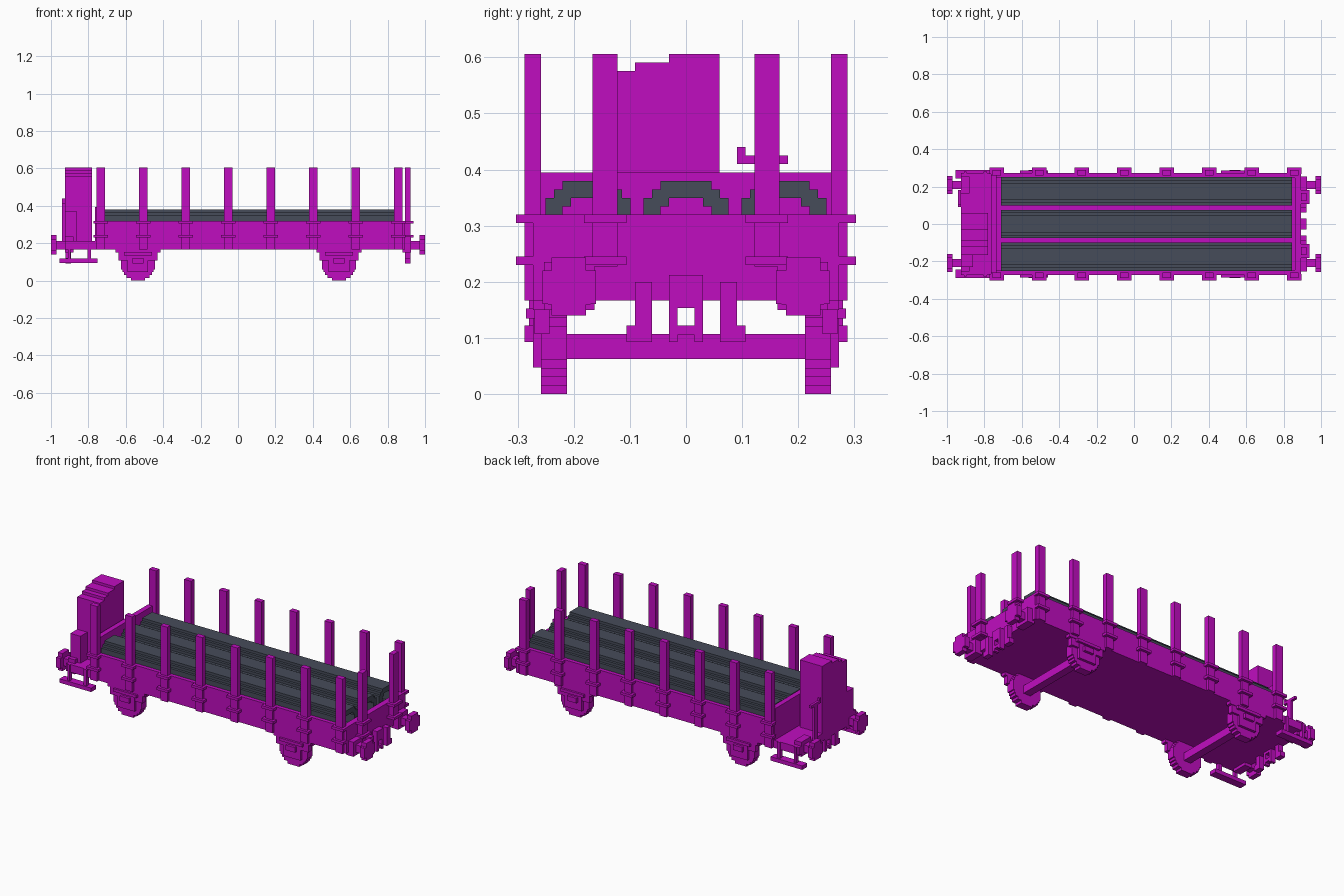
import bpy, bmesh, math
from mathutils import Matrix, Vector

V = 2 / 132  # block unit

cube = bpy.data.objects.get("Cube")
if cube:
    bpy.data.objects.remove(cube, do_unlink=True)


def material(name, rgb):
    m = bpy.data.materials.new(name)
    m.use_nodes = True
    m.diffuse_color = (*rgb, 1)
    m.node_tree.nodes["Principled BSDF"].inputs["Base Color"].default_value = (*rgb, 1)
    return m


magenta = material("magenta paint", (0.53, 0.004, 0.53))
steel = material("slate grey", (0.061, 0.072, 0.102))


def build(name, boxes, mat=magenta):
    """One object from boxes given as (x0, x1, y0, y1, z0, z1)."""
    bm = bmesh.new()
    for x0, x1, y0, y1, z0, z1 in boxes:
        centre = Vector((x0 + x1, y0 + y1, z0 + z1)) / 2
        size = Matrix.Diagonal((abs(x1 - x0), abs(y1 - y0), abs(z1 - z0), 1))
        bmesh.ops.create_cube(bm, size=1, matrix=Matrix.Translation(centre) @ size)
    me = bpy.data.meshes.new(name)
    bm.to_mesh(me)
    bm.free()
    me.materials.append(mat)
    ob = bpy.data.objects.new(name, me)
    bpy.context.collection.objects.link(ob)
    return ob


def flip(boxes, axis):
    """The boxes mirrored across x (axis 0) or y (axis 1)."""
    out = []
    for b in boxes:
        b = list(b)
        i = axis * 2
        b[i], b[i + 1] = -b[i + 1], -b[i]
        out.append(tuple(b))
    return out


def both(boxes, axis):
    return list(boxes) + flip(boxes, axis)


def rows(r):
    """Half width and height range of each row of a blocky disc."""
    for i in range(-r, r):
        half = round(math.sqrt(r * r - (i + 0.5) ** 2) * 2) / 2
        yield half * V, i * V, (i + 1) * V


# Wagon body: floor, side walls, end walls
X0, X1 = -0.765, 0.893
build("floor", [(X0, X1, -0.26, 0.26, 0.167, 0.227)])
build("side_walls", both([(X0, X1, 0.245, 0.273, 0.167, 0.32)], 1))
build("end_wall", [(0.86, X1, -0.245, 0.245, 0.167, 0.32)])
build("headboard", [(X0, X0 + 2 * V, -0.262, 0.262, 0.167, 0.395)])

# Stakes with their brackets along both sides
stakes, brackets = [], []
for i in range(8):
    x = -0.734 + i * 15 * V
    stakes.append((x - 1.5 * V, x + 1.5 * V, 0.258, 0.288, 0.167, 0.606))
    for z in (0.23, 0.305):
        brackets.append((x - 2.5 * V, x + 2.5 * V, 0.268, 0.303, z, z + V))
build("side_stakes", both(stakes, 1))
build("side_stake_brackets", both(brackets, 1))

# Stakes on the open end
build("end_stakes", both([(X1, X1 + 2 * V, 0.122, 0.167, 0.227, 0.606)], 1))
build("end_stake_brackets", both(
    [(X1, X1 + 3 * V, 0.106, 0.182, z, z + V) for z in (0.23, 0.305)], 1))

# Load of three hollow pipes
outer = [3, 4, 5, 5, 5]
inner = [0, 0, 2, 3, 3]
for name, cy in (("right_pipe", -0.175), ("middle_pipe", 0), ("left_pipe", 0.175)):
    boxes = []
    for i in range(10):
        k = min(i, 9 - i)
        o, n, z = outer[k] * V, inner[k] * V, 0.228 + i * V
        if n:
            boxes += [(-0.712, 0.845, cy - o, cy - n, z, z + V),
                      (-0.712, 0.845, cy + n, cy + o, z, z + V)]
        else:
            boxes.append((-0.712, 0.845, cy - o, cy + o, z, z + V))
    build(name, boxes, steel)

# Wheels, axles, axle boxes and springs
for name, cx in (("rear", -0.535), ("front", 0.54)):
    zc = 6 * V
    build(name + "_wheels", both(
        [(cx - h, cx + h, 0.212, 0.258, zc + a, zc + b) for h, a, b in rows(6)], 1))
    build(name + "_axle", [(cx - 1.5 * V, cx + 1.5 * V, -0.213, 0.213, 0.062, 0.107)])
    build(name + "_axle_boxes", both([
        (cx - 0.055, cx + 0.055, 0.256, 0.273, 0.047, 0.14),
        (cx - 0.03, cx + 0.03, 0.27, 0.288, 0.093, 0.122)], 1))
    build(name + "_springs", both([
        (cx - 0.12, cx + 0.12, 0.243, 0.273, 0.15, 0.17),
        (cx - 0.105, cx + 0.105, 0.243, 0.27, 0.107, 0.15),
        (cx - 0.075, cx + 0.075, 0.25, 0.285, 0.135, 0.152)], 1))

# Buffers on both ends
head = [(0.97, 1.0, 0.208 - h, 0.208 + h, 0.19 + a, 0.19 + b)
        for h, a, b in rows(3)]
head += [(0.97, 1.0, 0.16, 0.256, 0.16, 0.22),
         (0.97, 1.0, 0.178, 0.24, 0.14, 0.243)]
shaft = [(0.88, 0.975, 0.186, 0.23, 0.168, 0.212),
         (0.88, 0.925, 0.163, 0.253, 0.15, 0.235)]
build("buffer_heads", both(both(head, 1), 0))
build("buffer_shafts", both(both(shaft, 1), 0))

# Coupling link and brake hoses on both ends
xa, xb = X1, X1 + 2 * V
link = both([(xa, xb, 0.015, 0.03, 0.093, 0.212)], 1)
link += [(xa, xb, -0.015, 0.015, 0.105, 0.122),
         (xa, xb, -0.015, 0.015, 0.153, 0.212)]
hoses = both([(xa, xb, 0.061, 0.091, 0.093, 0.2),
              (xa, xb, 0.085, 0.106, 0.093, 0.122)], 1)
build("couplings", both(link, 0))
build("brake_hoses", both(hoses, 0))

# Brakeman platform with steps below it
build("platform", [(-0.925, X0, -0.273, 0.273, 0.167, 0.212)])
step = [(-0.955, -0.75, 0.243, 0.288, 0.095, 0.118),
        (-0.91, -0.895, 0.258, 0.28, 0.115, 0.212),
        (-0.805, -0.785, 0.258, 0.28, 0.115, 0.212)]
build("platform_steps", both(step, 1))

# Brakeman cabin with a stepped roof
build("cabin", [
    (-0.925, -0.78, -0.03, 0.06, 0.212, 0.606),
    (-0.925, -0.78, -0.091, -0.03, 0.212, 0.591),
    (-0.925, -0.78, -0.122, -0.091, 0.212, 0.576),
    (-0.925, -0.78, -0.167, -0.122, 0.212, 0.56)])
build("cabin_locker", [(-0.925, -0.86, -0.23, -0.167, 0.212, 0.37)])

# Hand brake crank
build("brake_crank", [
    (-0.94, -0.925, 0.122, 0.152, 0.18, 0.41),
    (-0.94, -0.925, 0.091, 0.182, 0.41, 0.425),
    (-0.94, -0.925, 0.091, 0.106, 0.425, 0.44)])
